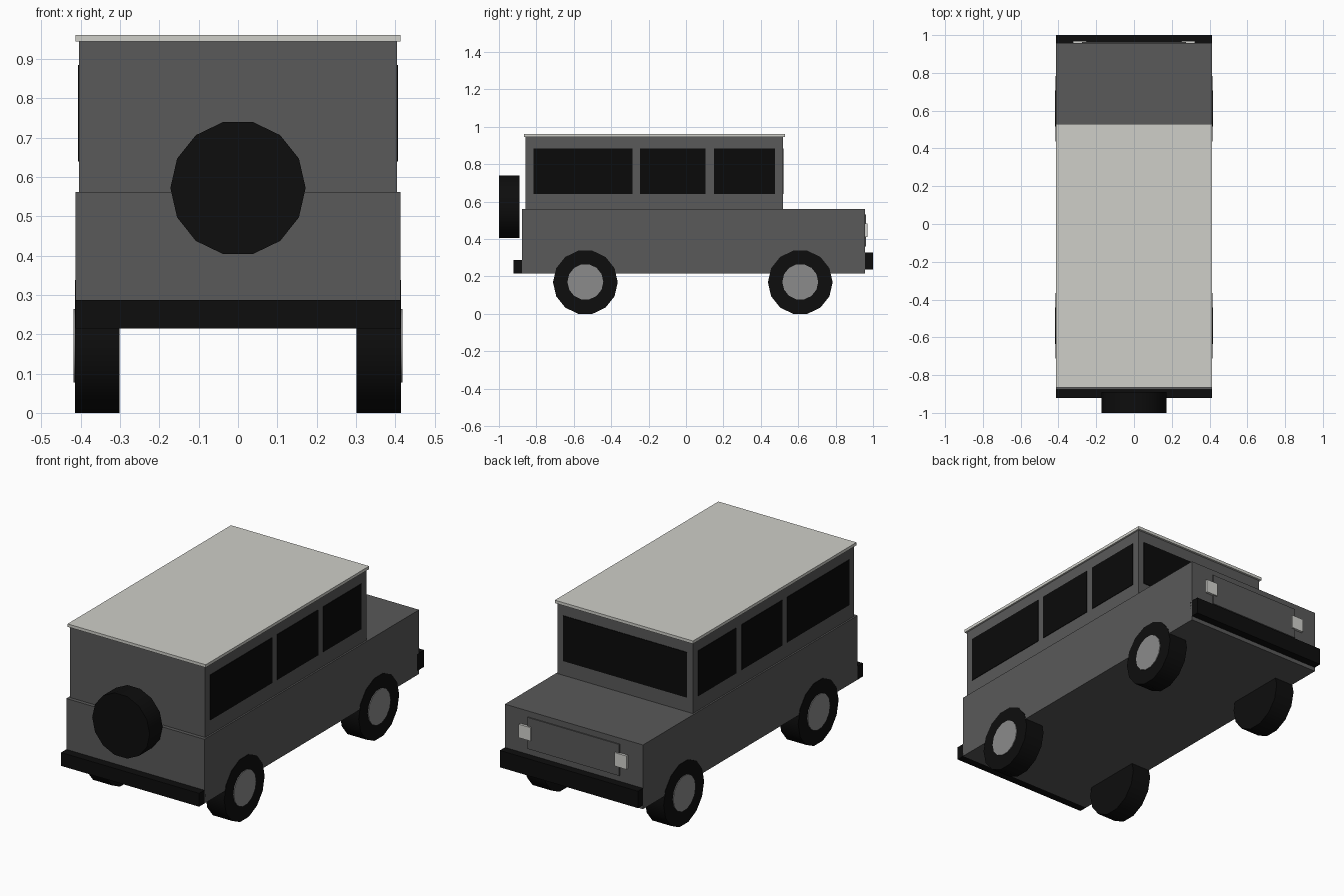
import bpy
import bmesh
from math import cos, sin, pi, radians

cube = bpy.data.objects.get("Cube")
if cube:
    bpy.data.objects.remove(cube, do_unlink=True)


def material(name, rgb):
    m = bpy.data.materials.new(name)
    m.use_nodes = True
    m.diffuse_color = (*rgb, 1)
    m.node_tree.nodes["Principled BSDF"].inputs["Base Color"].default_value = (*rgb, 1)
    return m


body_grey = material("body grey", (0.1, 0.1, 0.1))
roof_white = material("roof off white", (0.62, 0.62, 0.58))
rubber = material("black rubber", (0.004, 0.004, 0.004))
glass = material("dark glass", (0.003, 0.003, 0.003))
hub_grey = material("hub grey", (0.26, 0.26, 0.26))
lamp_white = material("lamp white", (0.65, 0.65, 0.62))


def finish(name, bm, mat):
    bmesh.ops.recalc_face_normals(bm, faces=bm.faces)
    mesh = bpy.data.meshes.new(name)
    bm.to_mesh(mesh)
    bm.free()
    mesh.materials.append(mat)
    obj = bpy.data.objects.new(name, mesh)
    bpy.context.collection.objects.link(obj)
    return obj


def box(name, mat, x, y, z):
    """Box from (min, max) ranges on each axis."""
    bm = bmesh.new()
    bmesh.ops.create_cube(bm, size=1)
    for v in bm.verts:
        v.co = [r[0] + (c + 0.5) * (r[1] - r[0]) for c, r in zip(v.co, (x, y, z))]
    return finish(name, bm, mat)


def disc(name, mat, axis, span, centre, radius, sides=14):
    """Solid disc along x or y; centre is the (other horizontal, z) position."""
    bm = bmesh.new()
    rings = []
    for s in span:
        ring = []
        for i in range(sides):
            a = 2 * pi * i / sides
            h, z = centre[0] + radius * cos(a), centre[1] + radius * sin(a)
            ring.append(bm.verts.new((s, h, z) if axis == "x" else (h, s, z)))
        bm.faces.new(ring)
        rings.append(ring)
    for i in range(sides):
        j = (i + 1) % sides
        bm.faces.new((rings[0][i], rings[0][j], rings[1][j], rings[1][i]))
    obj = finish(name, bm, mat)
    bpy.ops.object.select_all(action="DESELECT")
    obj.select_set(True)
    bpy.context.view_layer.objects.active = obj
    bpy.ops.object.shade_smooth_by_angle(angle=radians(30))
    return obj


def sided(side, a, b):
    return tuple(sorted((side * a, side * b)))


# Main shell
WIDE = (-0.413, 0.413)
box("lower_body", body_grey, WIDE, (-0.877, 0.957), (0.215, 0.562))
box("cabin", body_grey, (-0.404, 0.404), (-0.857, 0.519), (0.562, 0.945))
box("roof", roof_white, WIDE, (-0.866, 0.53), (0.945, 0.961))

# Bumpers
box("spare_end_bumper", rubber, WIDE, (-0.922, -0.866), (0.215, 0.287))
box("hood_end_bumper", rubber, WIDE, (0.941, 1.0), (0.237, 0.328))

# Windscreen and grille panel
GLASS_Z = (0.64, 0.885)
box("windscreen", glass, (-0.37, 0.37), (0.516, 0.522), GLASS_Z)
box("grille_panel", body_grey, (-0.275, 0.275), (0.955, 0.963), (0.36, 0.53))

# Spare wheel
disc("spare_wheel", rubber, "y", (-1.0, -0.89), (0, 0.572), 0.172)

# Parts repeated on both sides
for side, label in ((1, "left"), (-1, "right")):
    for place, y in (("rear", (-0.815, -0.285)), ("middle", (-0.245, 0.105)),
                     ("forward", (0.15, 0.475))):
        box(f"{label}_{place}_window", glass, sided(side, 0.401, 0.407), y, GLASS_Z)
    box(f"{label}_headlight", lamp_white, sided(side, 0.252, 0.322),
        (0.955, 0.97), (0.41, 0.483))
    for place, y in (("spare_end", -0.538), ("hood_end", 0.611)):
        disc(f"{label}_{place}_tyre", rubber, "x", sided(side, 0.302, 0.415), (y, 0.169), 0.173)
        disc(f"{label}_{place}_hub", hub_grey, "x", sided(side, 0.405, 0.419), (y, 0.171), 0.096)
